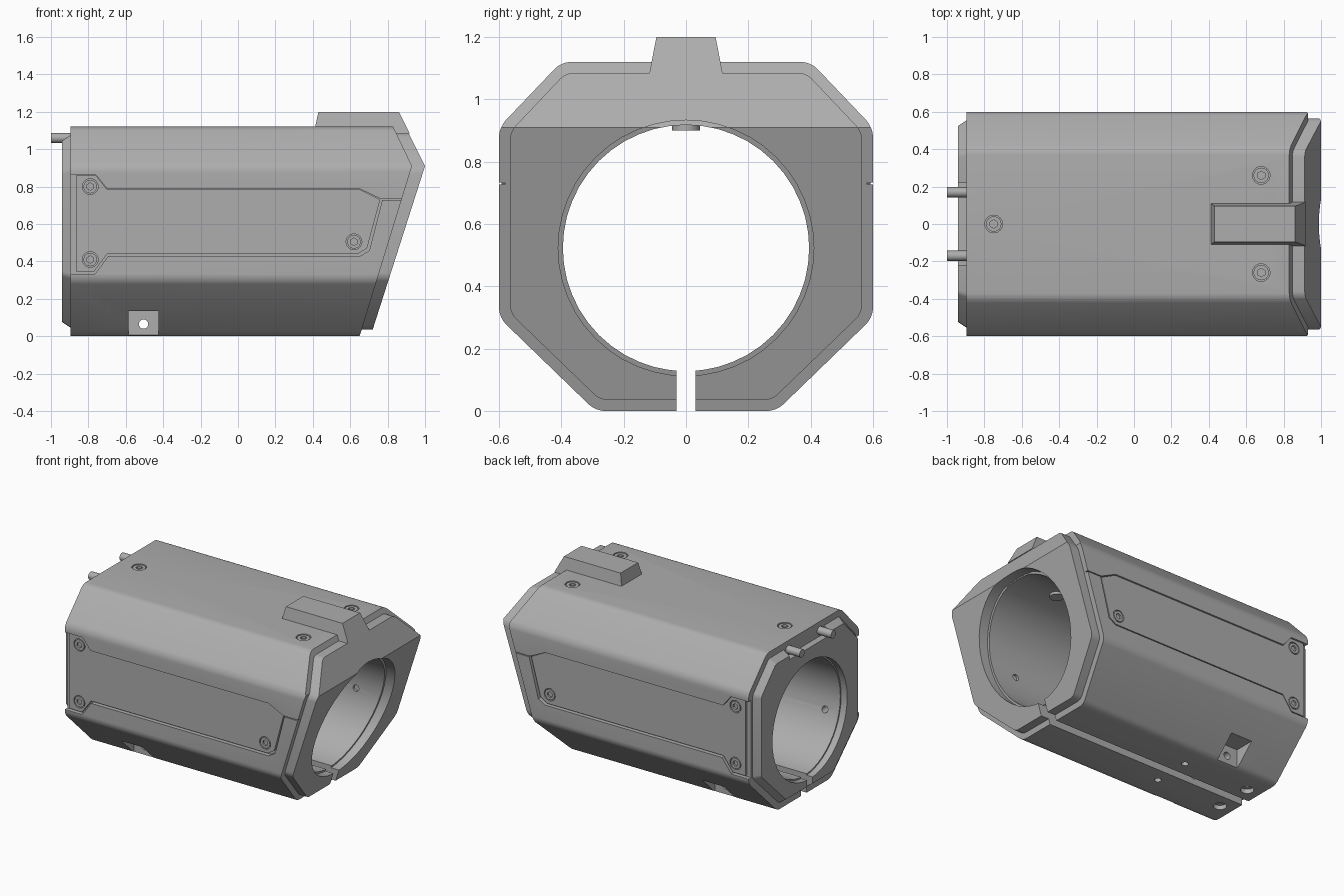
import bpy, bmesh, math
from mathutils import Vector, Matrix

cube = bpy.data.objects.get("Cube")
if cube:
    bpy.data.objects.remove(cube, do_unlink=True)

grey = bpy.data.materials.new("grey_metal")
grey.use_nodes = True
grey.diffuse_color = (0.42, 0.42, 0.42, 1)
grey.node_tree.nodes["Principled BSDF"].inputs["Base Color"].default_value = grey.diffuse_color

AXES = {"x": Matrix.Rotation(math.pi / 2, 4, "Y"),
        "y": Matrix.Rotation(math.pi / 2, 4, "X"),
        "z": Matrix.Identity(4)}


def finish(name, bm):
    bmesh.ops.recalc_face_normals(bm, faces=bm.faces)
    mesh = bpy.data.meshes.new(name)
    bm.to_mesh(mesh)
    bm.free()
    mesh.materials.append(grey)
    ob = bpy.data.objects.new(name, mesh)
    bpy.context.collection.objects.link(ob)
    return ob


def loft(name, ring_a, ring_b, corner=0.0, planes=()):
    """Solid between two matching rings, with rounded rails and plane cuts."""
    bm = bmesh.new()
    a, b = ([bm.verts.new(p) for p in ring] for ring in (ring_a, ring_b))
    n = len(a)
    bm.faces.new(a)
    bm.faces.new(b)
    for i in range(n):
        j = (i + 1) % n
        bm.faces.new((a[i], a[j], b[j], b[i]))
    if corner:
        rails = [bm.edges.get((u, v)) for u, v in zip(a, b)]
        bmesh.ops.bevel(bm, geom=rails, offset=corner, segments=4,
                        profile=0.5, affect="EDGES")
    for co, no in planes:
        bmesh.ops.bisect_plane(bm, geom=bm.verts[:] + bm.edges[:] + bm.faces[:],
                               plane_co=co, plane_no=no, clear_outer=True)
        bmesh.ops.holes_fill(bm, edges=[e for e in bm.edges if e.is_boundary])
    return finish(name, bm)


def box(name, lo, hi):
    def ring(z):
        return [(lo[0], lo[1], z), (hi[0], lo[1], z), (hi[0], hi[1], z), (lo[0], hi[1], z)]
    return loft(name, ring(lo[2]), ring(hi[2]))


def cylinder(name, centre, radius, depth, axis, sides=24):
    bm = bmesh.new()
    bmesh.ops.create_cone(bm, cap_ends=True, segments=sides, radius1=radius,
                          radius2=radius, depth=depth,
                          matrix=Matrix.Translation(centre) @ AXES[axis])
    return finish(name, bm)


def cut(ob, *cutters):
    """Subtract the cutters one after another and remove them."""
    for c in cutters:
        mod = ob.modifiers.new("cut", "BOOLEAN")
        mod.operation, mod.solver, mod.object = "DIFFERENCE", "EXACT", c
        bpy.context.view_layer.update()
        graph = bpy.context.evaluated_depsgraph_get()
        mesh = bpy.data.meshes.new_from_object(ob.evaluated_get(graph))
        ob.modifiers.clear()
        ob.data = mesh
        bpy.data.objects.remove(c, do_unlink=True)
    return ob


def section(x, inset=0.0):
    """Eight-sided housing outline, offset inward."""
    k = 0.414 * inset
    half = [(0.29 - k, inset), (0.6 - inset, 0.3 + k),
            (0.6 - inset, 0.91 - k), (0.4 - k, 1.12 - inset)]
    return [(x, y, z) for y, z in half] + [(x, -y, z) for y, z in reversed(half)]


def bore(radius):
    return cylinder("bore_cutter", (0, 0, 0.523), radius, 3, "x", 48)


def slit():
    return box("slit_cutter", (-1.5, -0.03, -0.1), (1.5, 0.03, 0.3))


def nose(peak, low, high):
    """Two slanted planes meeting at the nose ridge."""
    p, l, h = (Vector((x, 0, z)) for x, z in (peak, low, high))
    return [(p, Vector((p.z - l.z, 0, l.x - p.x))), (p, Vector((h.z - p.z, 0, p.x - h.x)))]


def panel_outline(y, gap=0.0, rear=-0.865):
    pts = [(rear, 0.345 - gap), (-0.77 + gap / 2, 0.345 - gap), (-0.7 + gap / 2, 0.44 - gap),
           (0.64 + gap, 0.44 - gap), (0.69 + gap, 0.47 - gap), (0.76 + gap, 0.73),
           (0.65, 0.785 + gap / 4), (-0.7, 0.785 + gap / 4), (-0.76, 0.86 + gap / 4),
           (rear, 0.86 + gap / 4)]
    return [(x, y, z) for x, z in pts]


def screw(name, centre, radius, axis):
    head = cylinder(name, centre, radius, 0.06, axis)
    face = Vector(centre)
    i = "xyz".index(axis)
    face[i] += math.copysign(0.03, face[i])
    return cut(head, cylinder("hex_cutter", face, radius * 0.55, 0.03, axis, 6))


SIDE_SCREWS = [(-0.79, 0.8), (-0.79, 0.41), (0.62, 0.505)]
TOP_SCREWS = [(-0.75, 0), (0.68, 0.26), (0.68, -0.26)]

# Main housing with bore and clamp slit
housing = loft("housing", section(-0.895), section(1.5), 0.03,
               nose((0.93, 0.91), (0.65, 0), (0.83, 1.12)))
cut(housing, bore(0.395), slit(),
    cylinder("clamp_hole", (-0.505, 0, 0.065), 0.025, 1.4, "y"))

for s, side in ((-1, "right"), (1, "left")):
    # Panel recess, seam, clamp pocket and underside holes
    cut(housing,
        loft("recess", panel_outline(s * 0.572, 0.012, -1), panel_outline(s * 0.7, 0.012, -1)),
        box("seam", (0.755, s * 0.64 - 0.06, 0.727), (1.2, s * 0.64 + 0.06, 0.733)),
        box("pocket", (-0.585, s * 0.49 - 0.2, -0.1), (-0.425, s * 0.49 + 0.2, 0.135)),
        cylinder("underside_hole", (-0.3, s * 0.13, 0), 0.022, 0.12, "z"),
        cylinder("counterbore", (-0.8, s * 0.13, 0), 0.042, 0.06, "z"),
        cylinder("counterbore_hole", (-0.8, s * 0.13, 0), 0.02, 0.14, "z"))
    # Side panel and its screws
    panel = loft(side + "_panel", panel_outline(s * 0.56), panel_outline(s * 0.592))
    for i, (x, z) in enumerate(SIDE_SCREWS):
        cut(housing, cylinder("bore_hole", (x, s * 0.4, z), 0.022, 0.22, "y"))
        cut(panel, cylinder("screw_seat", (x, s * 0.6, z), 0.042, 0.04, "y"))
        screw(f"{side}_panel_screw_{i + 1}", (x, s * 0.562, z), 0.036, "y")
    # Rear pin
    cylinder(side + "_rear_pin", (-0.94, s * 0.17, 1.06), 0.027, 0.12, "x")

# Top screws in shallow seats, with one tip reaching into the bore
for i, (x, y) in enumerate(TOP_SCREWS):
    cut(housing, cylinder("seat", (x, y, 1.13), 0.047, 0.06, "z"))
    screw(f"top_screw_{i + 1}", (x, y, 1.086), 0.041, "z")
cylinder("screw_tip", (0.62, 0, 0.95), 0.045, 0.1, "z")

# Front collar, stepped in from the housing
front = loft("front_collar", section(0.6, 0.035), section(1.5, 0.035), 0.025,
             nose((1.0, 0.91), (0.72, 0.035), (0.91, 1.09)))
cut(front, bore(0.41), slit())

# Rear collar, tapered, with a notch behind the pins
rear = loft("rear_collar", section(-0.88, 0.035), section(-0.94, 0.075), 0.015)
cut(rear, bore(0.405), slit(), box("notch", (-1.2, -0.22, 1.02), (-0.5, 0.22, 1.3)))

# Raised block on top
loft("top_block",
     [(0.405, -0.117, 1.085), (0.918, -0.117, 1.085), (0.918, 0.117, 1.085), (0.405, 0.117, 1.085)],
     [(0.43, -0.095, 1.2), (0.86, -0.095, 1.2), (0.86, 0.095, 1.2), (0.43, 0.095, 1.2)])

# Smooth shading with sharp edges kept
bpy.ops.object.select_all(action="DESELECT")
for ob in bpy.context.scene.objects:
    if ob.type == "MESH":
        ob.select_set(True)
        bpy.context.view_layer.objects.active = ob
bpy.ops.object.shade_smooth_by_angle(angle=math.radians(30))
